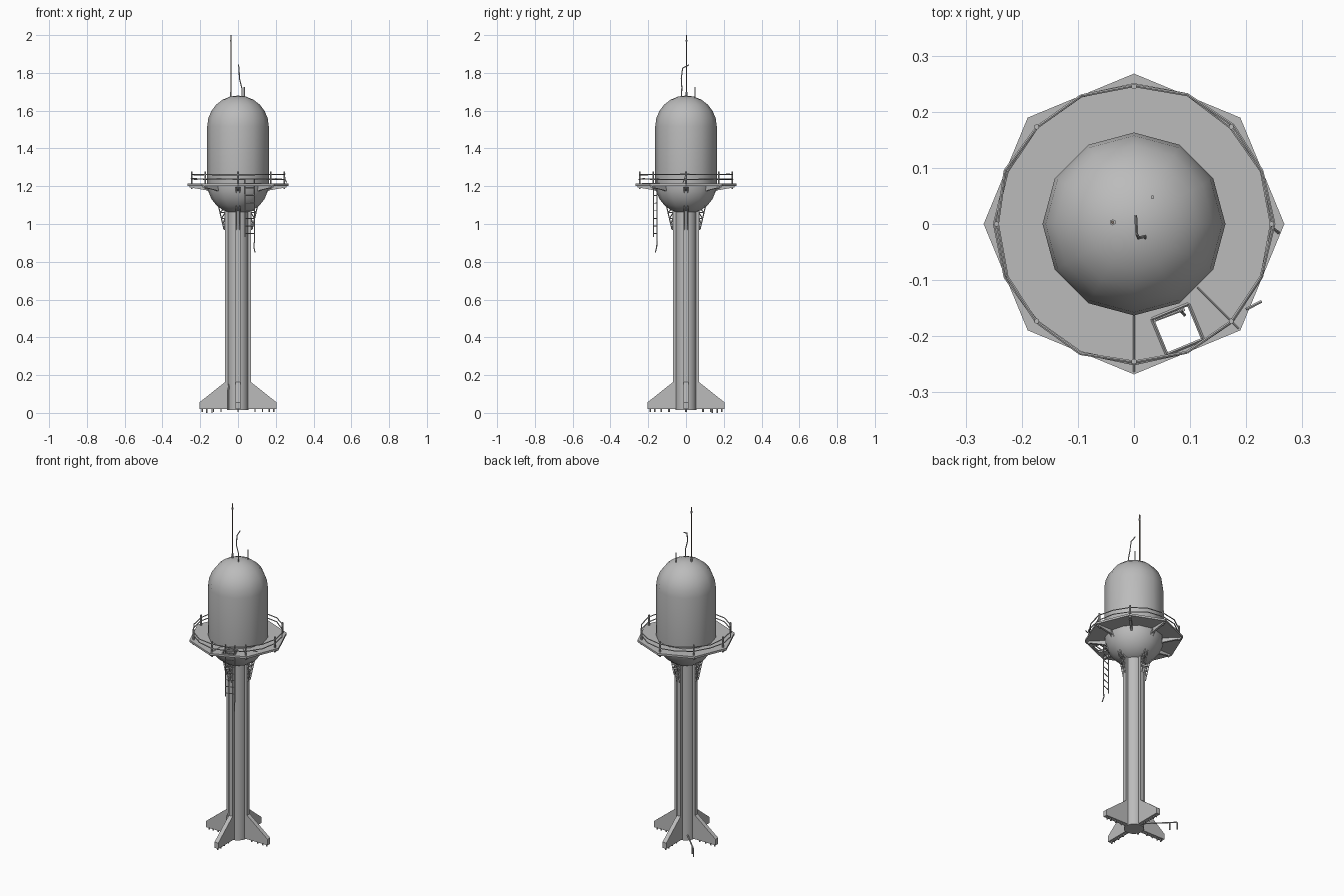
import bpy, bmesh, math, random
from mathutils import Vector, Matrix

random.seed(4)
old = bpy.data.objects.get("Cube")
if old:
    bpy.data.objects.remove(old, do_unlink=True)


def material(name, rgb):
    m = bpy.data.materials.new(name)
    m.use_nodes = True
    m.diffuse_color = (*rgb, 1)
    m.node_tree.nodes["Principled BSDF"].inputs["Base Color"].default_value = (*rgb, 1)
    return m


STEEL = material("grey steel", (0.5, 0.5, 0.5))
RUST = material("dull brown", (0.24, 0.19, 0.16))


def finish(name, bm, mat=STEEL, smooth=False):
    bmesh.ops.recalc_face_normals(bm, faces=bm.faces)
    mesh = bpy.data.meshes.new(name)
    bm.to_mesh(mesh)
    bm.free()
    mesh.materials.append(mat)
    obj = bpy.data.objects.new(name, mesh)
    bpy.context.collection.objects.link(obj)
    if smooth:
        bpy.ops.object.select_all(action='DESELECT')
        obj.select_set(True)
        bpy.context.view_layer.objects.active = obj
        bpy.ops.object.shade_smooth_by_angle(angle=math.radians(40))
    return obj


def polar(r, deg, z):
    a = math.radians(deg)
    return Vector((r * math.cos(a), r * math.sin(a), z))


def lathe(name, profile, sides):
    """Spin (radius, height) points round the z axis."""
    bm = bmesh.new()
    verts = [bm.verts.new((r, 0, z)) for r, z in profile]
    edges = [bm.edges.new(p) for p in zip(verts, verts[1:])]
    bmesh.ops.spin(bm, geom=verts + edges, cent=(0, 0, 0), axis=(0, 0, 1),
                   angle=math.tau, steps=sides, use_duplicate=False)
    bmesh.ops.remove_doubles(bm, verts=bm.verts, dist=0.0005)
    return finish(name, bm, smooth=True)


def rods(name, paths, radius, mat=STEEL, sides=6):
    """Join straight round bars along each path."""
    bm = bmesh.new()
    for path in paths:
        path = [Vector(p) for p in path]
        for a, b in zip(path, path[1:]):
            d = b - a
            turn = d.to_track_quat('Z', 'Y').to_matrix().to_4x4()
            bmesh.ops.create_cone(bm, cap_ends=True, segments=sides,
                                  radius1=radius, radius2=radius, depth=d.length,
                                  matrix=Matrix.Translation((a + b) / 2) @ turn)
    return finish(name, bm, mat, smooth=sides > 4)


def plates(name, outline, thickness, angles):
    """Stand a flat (radius, height) outline upright at each angle."""
    bm = bmesh.new()
    for deg in angles:
        side = polar(thickness / 2, deg + 90, 0)
        rings = [[bm.verts.new(polar(r, deg, z) + side * s) for r, z in outline]
                 for s in (-1, 1)]
        for ring in rings:
            bm.faces.new(ring)
        for i in range(len(outline)):
            bm.faces.new([rings[0][i - 1], rings[0][i], rings[1][i], rings[1][i - 1]])
    return finish(name, bm)


QUARTERS = range(0, 360, 90)
EIGHTHS = range(0, 360, 45)

# Tank: capsule with a round bowl and a round dome
R, BOWL, DOME = 0.163, 1.215, 1.517
arc = [math.radians(15 * i) for i in range(7)]
profile = [(R * math.sin(t), BOWL - R * math.cos(t)) for t in arc]
profile += [(R * math.cos(t), DOME + R * math.sin(t)) for t in arc]
lathe("tank", profile, 12)

# Column with four ribs
lathe("column", [(0, 0.015), (0.055, 0.015), (0.055, 1.085), (0, 1.085)], 16)
plates("column_ribs", [(0.04, 0.02), (0.069, 0.02), (0.069, 1.08), (0.04, 1.08)],
       0.025, QUARTERS)

# Fins and their small feet
plates("base_fins", [(0.05, 0.02), (0.205, 0.02), (0.205, 0.055), (0.069, 0.163),
                     (0.05, 0.163)], 0.025, QUARTERS)
rods("fin_feet", [[polar(r, d, 0.006), polar(r, d, 0.022)]
                  for d in QUARTERS for r in (0.09, 0.13, 0.165, 0.19)], 0.004)

# Octagonal deck, one panel with a hatch opening
TOP, OUT, IN = 1.214, 0.268, 0.15
hatch_mid = polar(0.203, 292.5, TOP)
along, outward = polar(0.035, 22.5, 0), polar(0.034, 292.5, 0)
hatch = [hatch_mid + along * i + outward * j for i, j in ((-1, -1), (-1, 1), (1, 1), (1, -1))]
bm = bmesh.new()
for d in EIGHTHS:
    panel = [bm.verts.new(polar(r, a, TOP)) for r, a in
             ((IN, d), (OUT, d), (OUT, d + 45), (IN, d + 45))]
    if d == 270:
        hole = [bm.verts.new(p) for p in hatch]
        for i in range(4):
            bm.faces.new([panel[i - 1], panel[i], hole[i], hole[i - 1]])
    else:
        bm.faces.new(panel)
bmesh.ops.remove_doubles(bm, verts=bm.verts, dist=0.0005)
for f in bm.faces:
    f.normal_update()
solid = bmesh.ops.extrude_face_region(bm, geom=bm.faces[:])
bmesh.ops.translate(bm, vec=(0, 0, -0.012),
                    verts=[v for v in solid["geom"] if isinstance(v, bmesh.types.BMVert)])
finish("deck", bm)
rods("hatch_frame", [hatch + hatch[:1]], 0.003, sides=4)
rods("deck_seams", [[polar(0.16, d, TOP), polar(0.264, d, TOP)] for d in (270, 315)],
     0.0015, sides=4)

# Brackets under the deck
plates("deck_brackets", [(0.145, 1.172), (0.165, 1.178), (0.258, 1.194), (0.258, 1.204),
                         (0.145, 1.204)], 0.012, EIGHTHS)

# Railing: posts and two slightly bent rails
rods("rail_posts", [[polar(0.245, d, 1.185), polar(0.245, d, 1.277)] for d in EIGHTHS], 0.005)
rails = []
for z in (1.238, 1.262):
    loop = [polar(0.246 + random.uniform(-0.003, 0.004), 22.5 * i,
                  z + random.uniform(-0.002, 0.002)) for i in range(16)]
    rails.append(loop + loop[:1])
rods("hand_rails", rails, 0.003)
rods("loose_rail_ends", [[(0.2, -0.152, 1.24), (0.227, -0.138, 1.235)],
                         [(0.246, 0, 1.26), (0.248, -0.008, 1.24), (0.257, -0.015, 1.22)]],
     0.003)

# Lattice struts between the column and the bowl
struts = []
inner = [(0.068, 0.97 + 0.03 * i) for i in range(5)]
outer = [(0.074 + 0.007 * i, 0.97 + 0.03 * i) for i in range(5)]
for d in QUARTERS:
    for s in (-1, 1):
        side = polar(0.009 * s, d + 90, 0)
        place = lambda pts: [polar(r, d, z) + side for r, z in pts]
        struts.append(place(outer + [(0.135, 1.145), (0.17, 1.195)]))
        struts.append(place(inner))
        struts.append(place([p for pair in zip(inner, outer) for p in pair]))
rods("lattice_struts", struts, 0.003, sides=4)

# Ladder hanging from the hatch, one side broken and bent
near, far = Vector((0.037, -0.172, 0)), Vector((0.088, -0.153, 0))


def drop(p, z):
    return (p.x, p.y, z)


rods("ladder_sides", [[drop(near, 1.24), drop(near, 0.93)],
                      [drop(far, 1.24), drop(far, 0.92), (0.084, -0.155, 0.88),
                       (0.09, -0.162, 0.85)]], 0.003)
rods("ladder_rungs", [[drop(near, 1.19 - 0.04 * i), drop(far, 1.19 - 0.04 * i)]
                      for i in range(7)], 0.0025)

# Aerials on the dome
rods("mast", [[(-0.038, 0.003, 1.66), (-0.038, 0.003, 2)]], 0.003, RUST)
rods("mast_sleeves", [[(-0.038, 0.003, a), (-0.038, 0.003, b)]
                      for a, b in ((1.66, 1.70), (1.965, 1.975))], 0.0055)
rods("bent_aerial", [[(0.02, -0.025, 1.66), (0.02, -0.022, 1.72), (0.008, -0.025, 1.77),
                      (0.005, -0.018, 1.825), (0.003, 0.015, 1.842)]], 0.003)
rods("short_aerial", [[(0.033, 0.048, 1.64), (0.033, 0.048, 1.725)]], 0.0035)

# Pipework at the foot
rods("outlet_pipe", [[polar(0.05, 135, 0.045), polar(0.235, 135, 0.045),
                      polar(0.235, 135, 0)],
                     [polar(0.195, 135, 0.045), polar(0.195, 135, 0)]], 0.004)
rods("foot_pipe", [[(-0.053, -0.03, 0.015), (-0.053, -0.03, 0.12), (-0.045, -0.025, 0.15)]],
     0.006)
